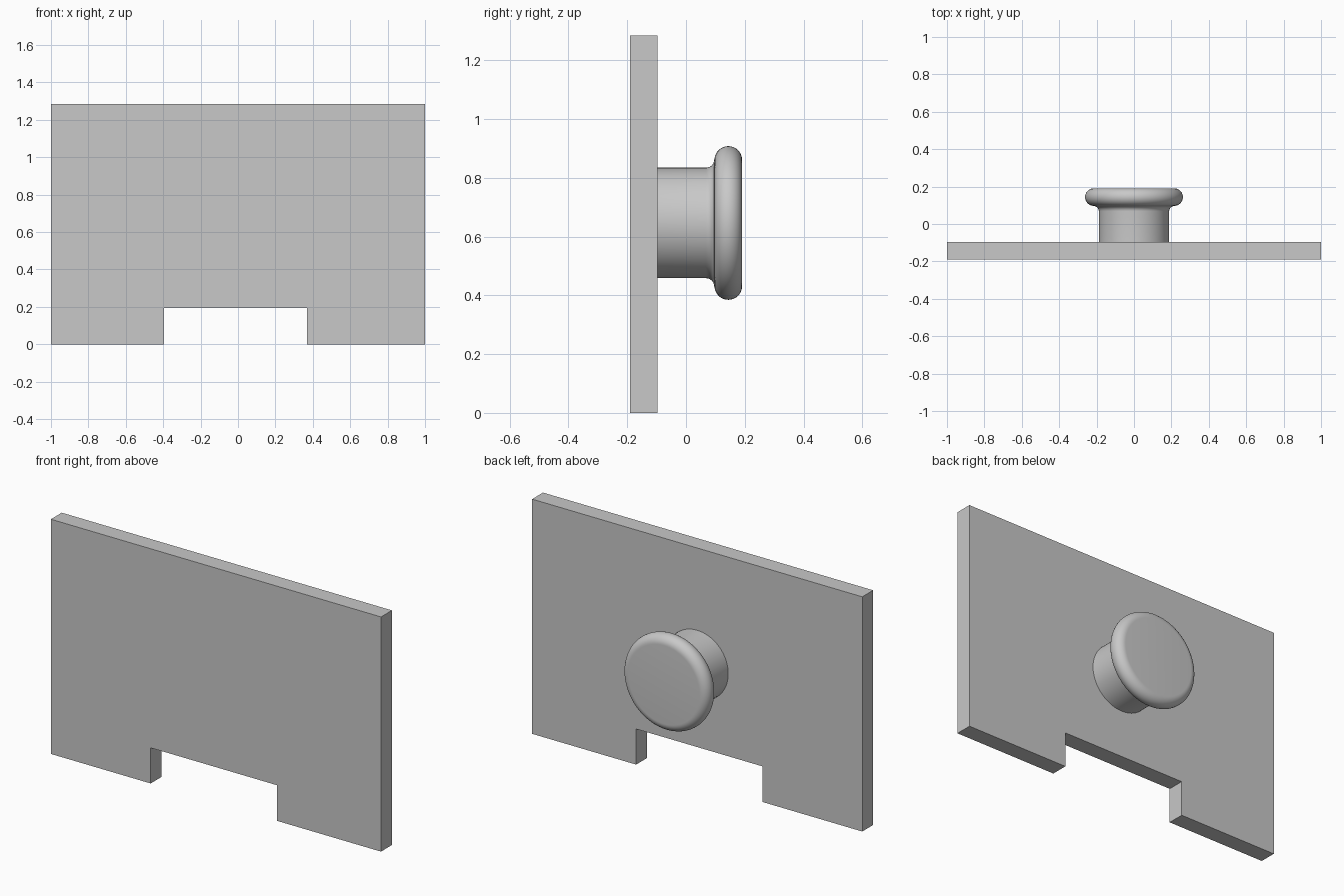
import bpy
import bmesh
import math
from mathutils import Matrix, Vector

cube = bpy.data.objects.get("Cube")
if cube:
    bpy.data.objects.remove(cube, do_unlink=True)

# Single light grey finish
grey = bpy.data.materials.new("light_grey")
grey.use_nodes = True
colour = (0.58, 0.58, 0.58, 1)
grey.diffuse_color = colour
grey.node_tree.nodes["Principled BSDF"].inputs["Base Color"].default_value = colour


def make_object(name, bm):
    bmesh.ops.recalc_face_normals(bm, faces=bm.faces)
    mesh = bpy.data.meshes.new(name)
    bm.to_mesh(mesh)
    bm.free()
    mesh.materials.append(grey)
    obj = bpy.data.objects.new(name, mesh)
    bpy.context.collection.objects.link(obj)
    return obj


def arc(radius_centre, y_centre, size, start, end, steps):
    """Profile points (radius, y) along an arc, angles in degrees."""
    points = []
    for i in range(steps + 1):
        a = math.radians(start + (end - start) * i / steps)
        points.append((radius_centre + size * math.cos(a), y_centre + size * math.sin(a)))
    return points


FRONT, BACK, END = -0.191, -0.097, 0.191

# Plate with a notch in its bottom edge
outline = [(-1, 0), (-0.395, 0), (-0.395, 0.195), (0.37, 0.195),
           (0.37, 0), (1, 0), (1, 1.285), (-1, 1.285)]
bm = bmesh.new()
face = bm.faces.new([bm.verts.new((x, FRONT, z)) for x, z in outline])
out = bmesh.ops.extrude_face_region(bm, geom=[face])
bmesh.ops.translate(bm, vec=(0, BACK - FRONT, 0),
                    verts=[v for v in out["geom"] if isinstance(v, bmesh.types.BMVert)])
make_object("plate", bm)

# Round knob: shaft, concave neck, rounded rim, flat end
ROUND = 0.047
profile = [(0, BACK), (0.188, BACK)]
profile += arc(0.216, 0.068, 0.028, 180, 90, 8)
profile += arc(0.2615 - ROUND, END - ROUND, ROUND, -90, 90, 20)
profile.append((0, END))

bm = bmesh.new()
verts = [bm.verts.new((r, y, 0)) for r, y in profile]
edges = [bm.edges.new(pair) for pair in zip(verts, verts[1:])]
bmesh.ops.spin(bm, geom=verts + edges, cent=(0, 0, 0), axis=(0, 1, 0),
               angle=math.tau, steps=72)
bmesh.ops.remove_doubles(bm, verts=bm.verts, dist=0.0005)
bmesh.ops.transform(bm, matrix=Matrix.Translation(Vector((0, 0, 0.6465))), verts=bm.verts)
knob = make_object("knob", bm)

bpy.ops.object.select_all(action="DESELECT")
knob.select_set(True)
bpy.context.view_layer.objects.active = knob
bpy.ops.object.shade_smooth_by_angle(angle=math.radians(30))
